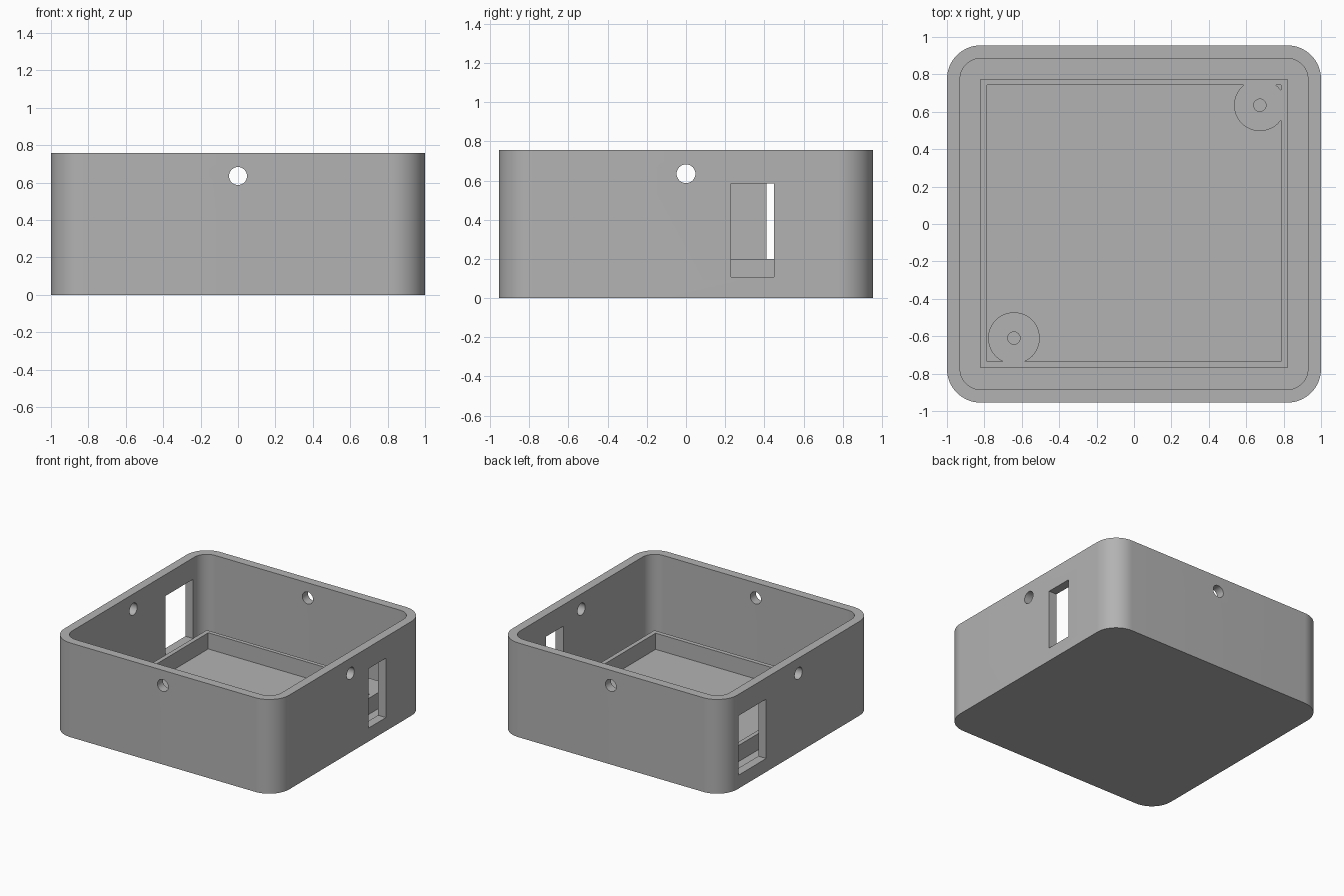
import bpy
import math
from mathutils import Matrix

if "Cube" in bpy.data.objects:
    bpy.data.objects.remove(bpy.data.objects["Cube"])

HALF_X, HALF_Y, HEIGHT = 1.0, 0.955, 0.757
WALL, FLOOR, RIM_TOP = 0.07, 0.07, 0.2

grey = bpy.data.materials.new("plain_grey")
grey.use_nodes = True
colour = (0.45, 0.45, 0.45, 1)
grey.diffuse_color = colour
grey.node_tree.nodes["Principled BSDF"].inputs["Base Color"].default_value = colour


def prism(name, outline, z0, z1):
    """Extrude a counter-clockwise outline from z0 to z1."""
    n = len(outline)
    verts = [(x, y, z) for z in (z0, z1) for x, y in outline]
    faces = [tuple(reversed(range(n))), tuple(range(n, 2 * n))]
    faces += [(i, (i + 1) % n, n + (i + 1) % n, n + i) for i in range(n)]
    mesh = bpy.data.meshes.new(name)
    mesh.from_pydata(verts, [], faces)
    mesh.materials.append(grey)
    obj = bpy.data.objects.new(name, mesh)
    bpy.context.collection.objects.link(obj)
    return obj


def rounded(hx, hy, r, steps=16):
    pts = []
    for k, (sx, sy) in enumerate([(1, 1), (-1, 1), (-1, -1), (1, -1)]):
        for i in range(steps + 1):
            a = math.pi / 2 * (k + i / steps)
            pts.append((sx * (hx - r) + r * math.cos(a), sy * (hy - r) + r * math.sin(a)))
    return pts


def rect(x0, x1, y0, y1):
    return [(x0, y0), (x1, y0), (x1, y1), (x0, y1)]


def circle(x, y, r, n=48):
    return [(x + r * math.cos(math.tau * i / n), y + r * math.sin(math.tau * i / n)) for i in range(n)]


def combine(target, tool, operation="DIFFERENCE"):
    """Apply a boolean, then discard the helper."""
    tool.hide_render = True
    mod = target.modifiers.new("combine", "BOOLEAN")
    mod.operation, mod.solver, mod.object = operation, "EXACT", tool
    bpy.context.view_layer.objects.active = target
    bpy.ops.object.modifier_apply(modifier=mod.name)
    bpy.data.objects.remove(tool)


# Open box with rounded vertical corners
box = prism("box_shell", rounded(HALF_X, HALF_Y, 0.18), 0, HEIGHT)
combine(box, prism("cavity", rounded(HALF_X - WALL, HALF_Y - WALL, 0.11), FLOOR, HEIGHT + 0.2))

# Rectangular side openings
combine(box, prism("right_opening", rect(0.85, 1.1, 0.23, 0.45), 0.108, 0.585))
combine(box, prism("left_opening", rect(-1.1, -0.85, 0.41, 0.76), 0.108, 0.585))

# Round screw holes through all four walls
for axis in "XY":
    drill = prism("drill", circle(0, 0, 0.048), -1.2, 1.2)
    drill.data.transform(Matrix.Translation((0, 0, 0.635)) @ Matrix.Rotation(math.pi / 2, 4, axis))
    combine(box, drill)

# Thin raised rim on the floor, joined with two corner screw posts
rim = prism("floor_rim", rect(-0.82, 0.82, -0.77, 0.775), FLOOR - 0.02, RIM_TOP)
combine(rim, prism("pocket", rect(-0.785, 0.785, -0.735, 0.743), 0, 0.4))
posts = [(-0.642, -0.61), (0.673, 0.635)]
for x, y in posts:
    combine(rim, prism("post", circle(x, y, 0.138), FLOOR - 0.02, RIM_TOP), "UNION")
for x, y in posts:
    combine(rim, prism("post_drill", circle(x, y, 0.033, 32), FLOOR, 0.4))

# Smooth the curves, keep the edges crisp
for obj in (box, rim):
    bpy.ops.object.select_all(action="DESELECT")
    obj.select_set(True)
    bpy.context.view_layer.objects.active = obj
    bpy.ops.object.shade_smooth_by_angle(angle=math.radians(30))
